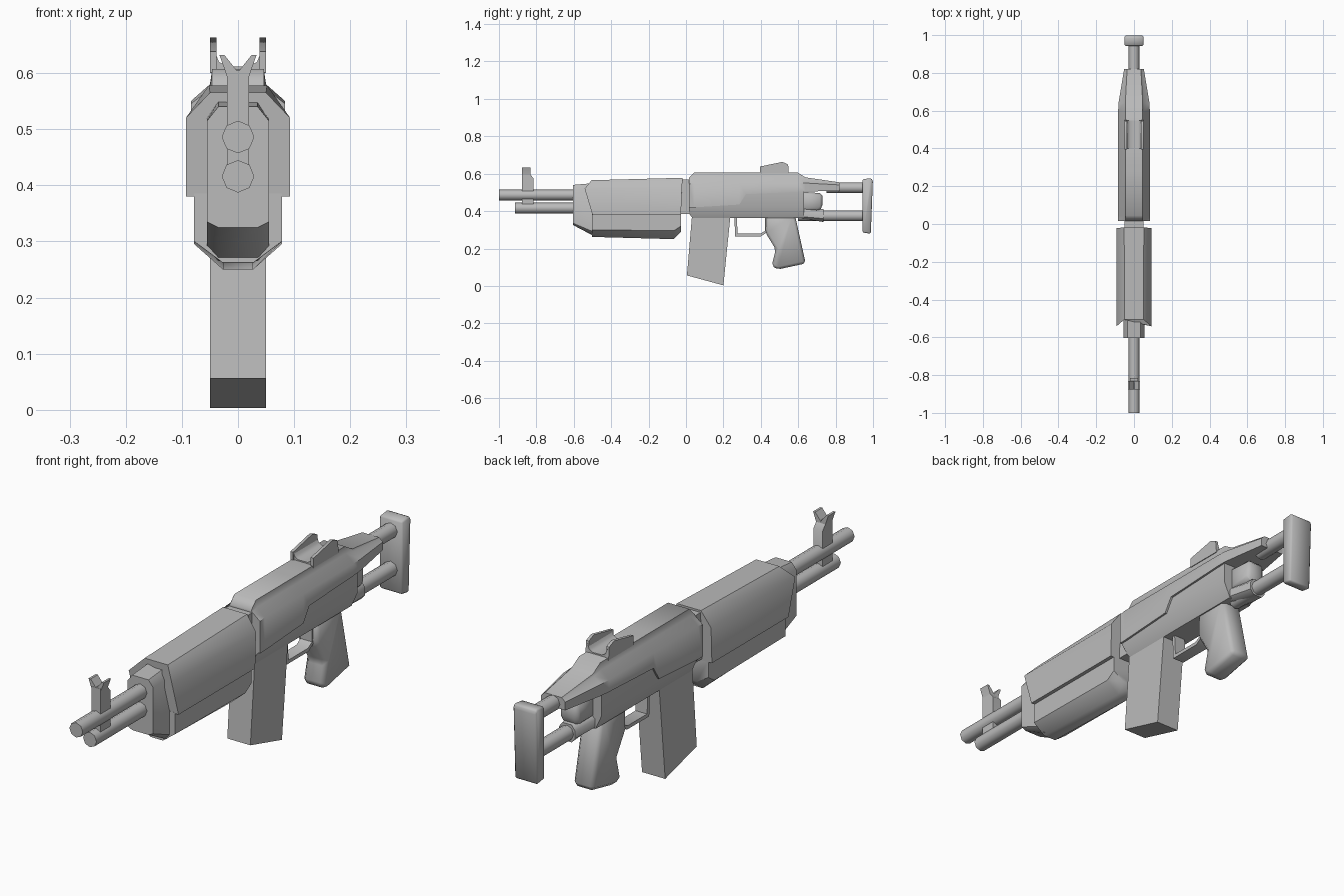
import bpy, bmesh, math
from mathutils import Matrix

cube = bpy.data.objects.get("Cube")
if cube:
    bpy.data.objects.remove(cube, do_unlink=True)

steel = bpy.data.materials.new("plain_grey")
steel.use_nodes = True
GREY = (0.5, 0.5, 0.5, 1)
steel.diffuse_color = GREY
steel.node_tree.nodes["Principled BSDF"].inputs["Base Color"].default_value = GREY


def finish(name, bm, bevel=0, angle=50):
    bmesh.ops.recalc_face_normals(bm, faces=bm.faces)
    mesh = bpy.data.meshes.new(name)
    bm.to_mesh(mesh)
    bm.free()
    mesh.materials.append(steel)
    ob = bpy.data.objects.new(name, mesh)
    bpy.context.collection.objects.link(ob)
    bpy.ops.object.select_all(action='DESELECT')
    ob.select_set(True)
    bpy.context.view_layer.objects.active = ob
    if bevel:
        mod = ob.modifiers.new("bevel", 'BEVEL')
        mod.width = bevel
        mod.segments = 1
        mod.limit_method = 'ANGLE'
        bpy.ops.object.modifier_apply(modifier=mod.name)
    bpy.ops.object.shade_smooth_by_angle(angle=math.radians(angle))
    return ob


def skin(name, rings, bevel=0):
    """Join matching rings of points and cap both ends."""
    bm = bmesh.new()
    loops = [[bm.verts.new(p) for p in ring] for ring in rings]
    n = len(loops[0])
    for a, b in zip(loops, loops[1:]):
        for i in range(n):
            j = (i + 1) % n
            bm.faces.new((a[i], a[j], b[j], b[i]))
    bm.faces.new(loops[0])
    bm.faces.new(loops[-1])
    return finish(name, bm, bevel)


def loft(name, stations):
    """Each station maps a mirrored half section of (x, y, z) points."""
    return skin(name, [half + [(-x, y, z) for x, y, z in reversed(half)] for half in stations])


def slab(name, outline, half, bevel=0):
    """Side outline of (y, z) points given thickness across x."""
    return skin(name, [[(x, y, z) for y, z in outline] for x in (-half, half)], bevel)


def tube(name, y0, y1, z, r=0.029):
    bm = bmesh.new()
    spin = Matrix.Rotation(math.pi / 2, 4, 'X') @ Matrix.Rotation(math.pi / 8 * 0, 4, 'Z')
    bmesh.ops.create_cone(bm, cap_ends=True, segments=8, radius1=r, radius2=r, depth=y1 - y0,
                          matrix=Matrix.Translation((0, (y0 + y1) / 2, z)) @ spin)
    return finish(name, bm)


# Barrels and stock rods
tube("barrel", -1.0, -0.5, 0.486)
tube("gas_tube", -0.915, -0.5, 0.416)
tube("upper_stock_rod", 0.75, 0.96, 0.525)
tube("lower_stock_rod", 0.6, 0.96, 0.375)

# Front sight: a post with a forked top
slab("front_sight_post", [(-0.877, 0.43), (-0.877, 0.605), (-0.84, 0.605), (-0.815, 0.575), (-0.815, 0.43)], 0.02)
fork = [(0, 0.602), (0.024, 0.632), (0.033, 0.632), (0.02, 0.595), (0.018, 0.57)]
loft("front_sight_fork", [[(x, y, z) for x, z in fork] for y in (-0.876, -0.832)])

# Handguard nose, lower half and upper half
nose = [(0.035, 0.54), (0.055, 0.515), (0.055, 0.335), (0.035, 0.325)]
nose_back = [(0.035, 0.55), (0.055, 0.52), (0.055, 0.287), (0.035, 0.265)]
loft("handguard_nose", [[(x, -0.603, z) for x, z in nose],
                        [(x, -0.49, z) for x, z in nose_back]])


def lower_section(y, base, shoulder):
    return [(0.078, y, 0.385), (0.078, y, shoulder), (0.027, y, base)]


loft("lower_handguard", [lower_section(-0.502, 0.262, 0.3), lower_section(-0.065, 0.25, 0.295),
                         lower_section(-0.027, 0.29, 0.32)])
loft("upper_handguard", [
    [(0.05, -0.505, 0.565), (0.093, -0.542, 0.52), (0.093, -0.5, 0.38)],
    [(0.052, -0.018, 0.578), (0.093, -0.022, 0.52), (0.093, -0.027, 0.38)]])

# Neck linking handguard to receiver
slab("receiver_neck", [(-0.1, 0.385), (-0.1, 0.57), (0.08, 0.57), (0.08, 0.385)], 0.05)


# Receiver cover, tapering toward the stock
def cover_section(y, wide, top, ridge, edge, low):
    return [(min(0.046, wide * 0.7), y, top), (min(0.05, wide * 0.8), y, ridge), (wide, y, edge), (wide, y, low)]


loft("receiver_cover", [
    cover_section(0.016, 0.084, 0.577, 0.572, 0.545, 0.42),
    cover_section(0.045, 0.084, 0.607, 0.58, 0.55, 0.42),
    cover_section(0.285, 0.084, 0.607, 0.58, 0.55, 0.435),
    cover_section(0.32, 0.084, 0.607, 0.58, 0.55, 0.49),
    cover_section(0.595, 0.084, 0.607, 0.58, 0.55, 0.503),
    cover_section(0.64, 0.082, 0.58, 0.572, 0.55, 0.505),
    cover_section(0.82, 0.052, 0.554, 0.55, 0.54, 0.508)])
body = [(0.076, 0.53), (0.076, 0.42), (0.05, 0.363)]
loft("receiver_body", [[(x, y, max(z, 0.385) if y < 0.02 else z) for x, z in body]
                       for y in (0.017, 0.035, 0.63)])

# Blocks behind the receiver
slab("stock_hinge", [(0.6, 0.505), (0.73, 0.495), (0.73, 0.42), (0.71, 0.4), (0.6, 0.4)], 0.04, 0.018)
loft("rod_socket", [[(0.03, 0.62, 0.42), (0.05, 0.62, 0.4), (0.05, 0.62, 0.37), (0.03, 0.62, 0.36)],
                    [(0.02, 0.735, 0.41), (0.035, 0.735, 0.39), (0.035, 0.735, 0.36), (0.02, 0.735, 0.342)]])

# Butt plate
slab("butt_plate", [(0.943, 0.57), (0.99, 0.576), (0.999, 0.563), (0.988, 0.279), (0.943, 0.286)], 0.05, 0.006)

# Magazine and pistol grip
slab("magazine", [(0.035, 0.41), (0.005, 0.056), (0.2, 0.003), (0.24, 0.4)], 0.05)
slab("pistol_grip", [(0.43, 0.39), (0.425, 0.285), (0.48, 0.195), (0.458, 0.107), (0.49, 0.088),
                     (0.64, 0.12), (0.58, 0.39)], 0.045, 0.014)

# Trigger guard strap, swept as a ring of short plates
outer = [(0.258, 0.375), (0.263, 0.265), (0.4, 0.265), (0.434, 0.287), (0.434, 0.375)]
inner = [(0.422, 0.375), (0.422, 0.294), (0.396, 0.279), (0.276, 0.279), (0.271, 0.375)]
slab("trigger_guard", outer + inner, 0.025)

# Rear sight: channel with two raised ears
ear = [(0.395, 0.6), (0.395, 0.638), (0.515, 0.663), (0.545, 0.65), (0.55, 0.6)]
for side, label in ((1, "left"), (-1, "right")):
    skin("rear_sight_ear_" + label, [[(side * x, y, z) for y, z in ear] for x in (0.038, 0.05)])
floor = [(0.02, 0.612), (0.034, 0.62), (0.042, 0.64), (0.042, 0.6)]
loft("rear_sight_channel", [[(x, y, z) for x, z in floor] for y in (0.4, 0.548)])
